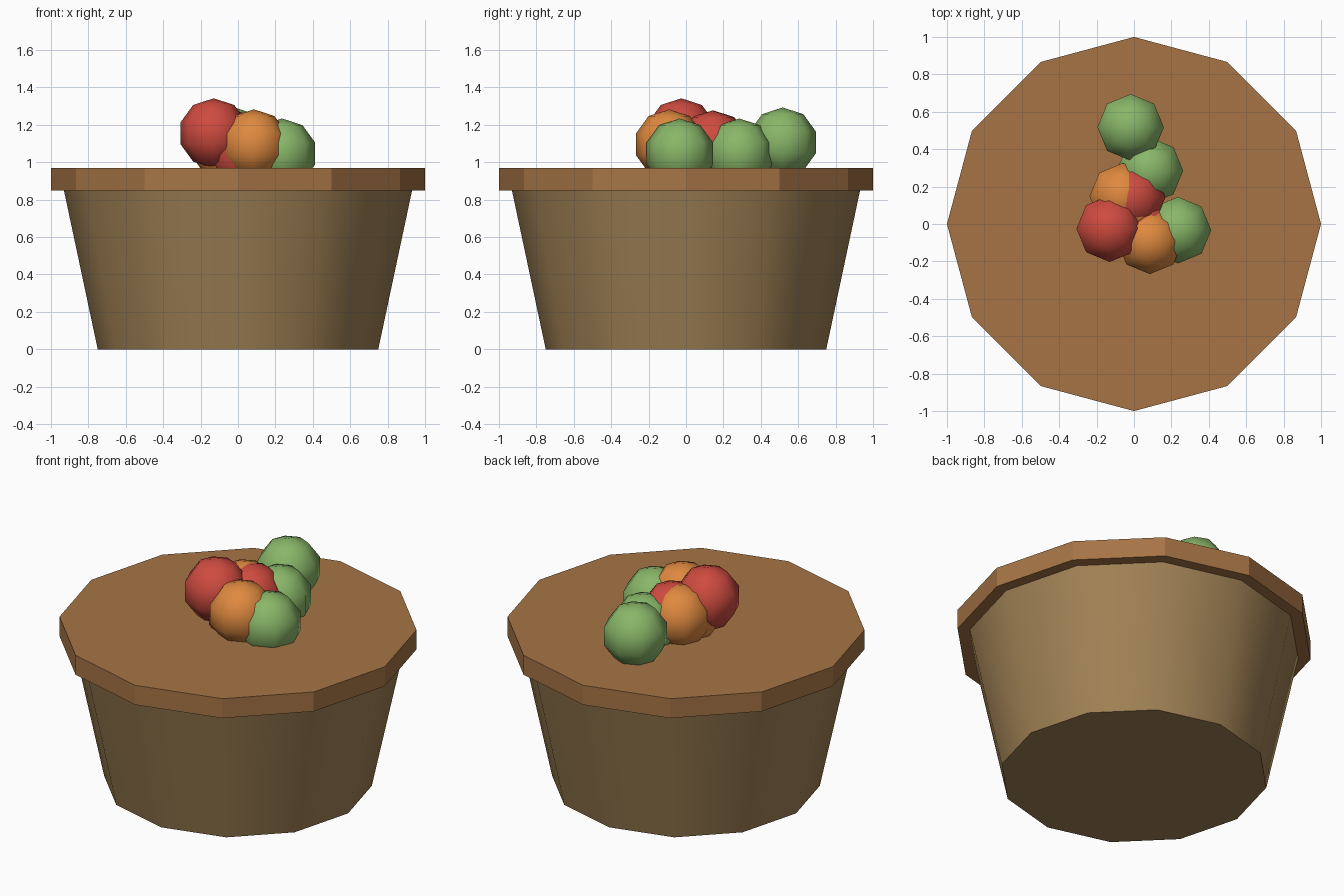
import bpy, math

if "Cube" in bpy.data.objects:
    bpy.data.objects.remove(bpy.data.objects["Cube"])


def material(name, rgb):
    m = bpy.data.materials.new(name)
    m.diffuse_color = (*rgb, 1)
    m.use_nodes = True
    m.node_tree.nodes["Principled BSDF"].inputs["Base Color"].default_value = m.diffuse_color
    return m


def finish(name, mat, smooth_angle=None):
    ob = bpy.context.object
    ob.name = name
    ob.data.materials.append(mat)
    if smooth_angle:
        bpy.ops.object.shade_smooth_by_angle(angle=math.radians(smooth_angle))
    return ob


wicker = material("wicker", (0.35, 0.22, 0.09))
wood = material("wood", (0.38, 0.175, 0.06))
colors = {
    "red": material("red_fruit", (0.62, 0.07, 0.05)),
    "orange": material("orange_fruit", (0.74, 0.25, 0.05)),
    "green": material("green_fruit", (0.25, 0.47, 0.14)),
}

# Tapered 12-sided basket body
bpy.ops.mesh.primitive_cone_add(vertices=12, radius1=0.75, radius2=0.935,
                                depth=0.87, location=(0, 0, 0.435))
finish("basket_body", wicker, 40)

# Wide flat rim slab
bpy.ops.mesh.primitive_cylinder_add(vertices=12, radius=1, depth=0.12,
                                    location=(0, 0, 0.91))
finish("basket_rim", wood)

# Heap of fruit
fruits = [
    ("red", -0.13, -0.025, 1.155),
    ("red", -0.01, 0.142, 1.09),
    ("red", 0.03, -0.02, 1.05),
    ("orange", 0.085, -0.09, 1.096),
    ("orange", -0.06, 0.148, 1.09),
    ("orange", -0.055, 0.06, 1.07),
    ("green", 0.235, -0.033, 1.047),
    ("green", 0.085, 0.285, 1.047),
    ("green", -0.018, 0.517, 1.106),
]
for i, (color, x, y, z) in enumerate(fruits, 1):
    bpy.ops.mesh.primitive_uv_sphere_add(segments=8, ring_count=5, radius=0.187,
                                         location=(x, y, z))
    finish(f"{color}_fruit_{i}", colors[color], 60)
